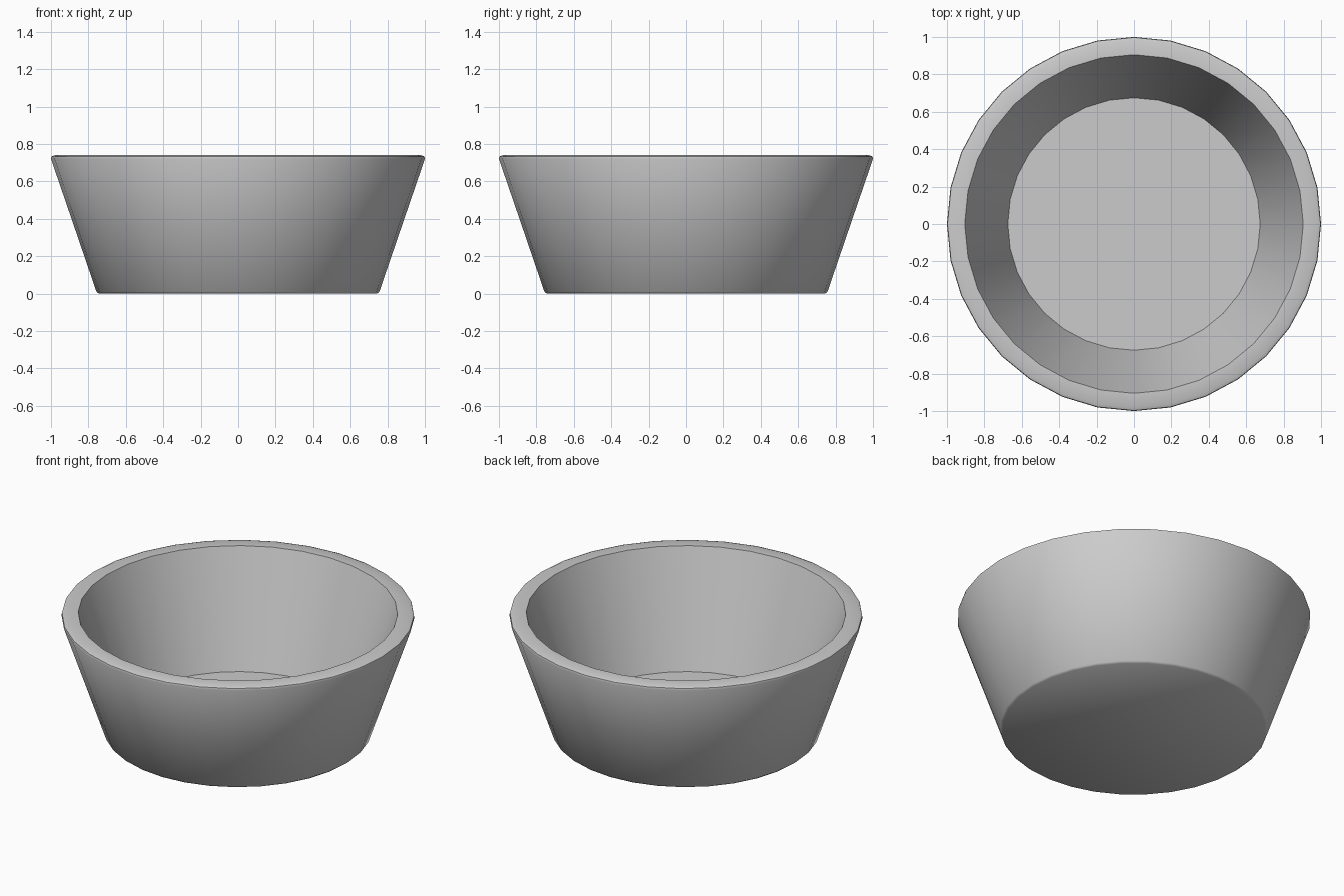
import bpy
import bmesh
import math

cube = bpy.data.objects.get("Cube")
if cube:
    bpy.data.objects.remove(cube, do_unlink=True)

SIDES = 32

# Wall cross-section (radius, height): underside, outer wall, rim, inner wall, floor
profile = [(0.745, 0.0), (0.757, 0.01), (0.88, 0.37), (1.0, 0.72), (0.997, 0.733),
           (0.98, 0.74), (0.905, 0.74), (0.675, 0.06)]

# Single clay grey
grey = bpy.data.materials.new("light_grey")
grey.use_nodes = True
colour = (0.6, 0.6, 0.6, 1.0)
grey.diffuse_color = colour
grey.node_tree.nodes["Principled BSDF"].inputs["Base Color"].default_value = colour

# Sweep the cross-section into rings
bm = bmesh.new()
rings = []
for radius, height in profile:
    ring = []
    for i in range(SIDES):
        a = math.tau * i / SIDES
        ring.append(bm.verts.new((radius * math.cos(a), radius * math.sin(a), height)))
    rings.append(ring)
for low, high in zip(rings, rings[1:]):
    for i in range(SIDES):
        j = (i + 1) % SIDES
        bm.faces.new((low[i], low[j], high[j], high[i]))

# Underside and inner floor
bm.faces.new(list(reversed(rings[0])))
bm.faces.new(rings[-1])

mesh = bpy.data.meshes.new("bowl")
bm.to_mesh(mesh)
bm.free()
mesh.materials.append(grey)
bowl = bpy.data.objects.new("bowl", mesh)
bpy.context.collection.objects.link(bowl)

# Smooth walls with sharp rim and floor edges
bpy.context.view_layer.objects.active = bowl
bowl.select_set(True)
bpy.ops.object.shade_smooth_by_angle(angle=math.radians(40))
